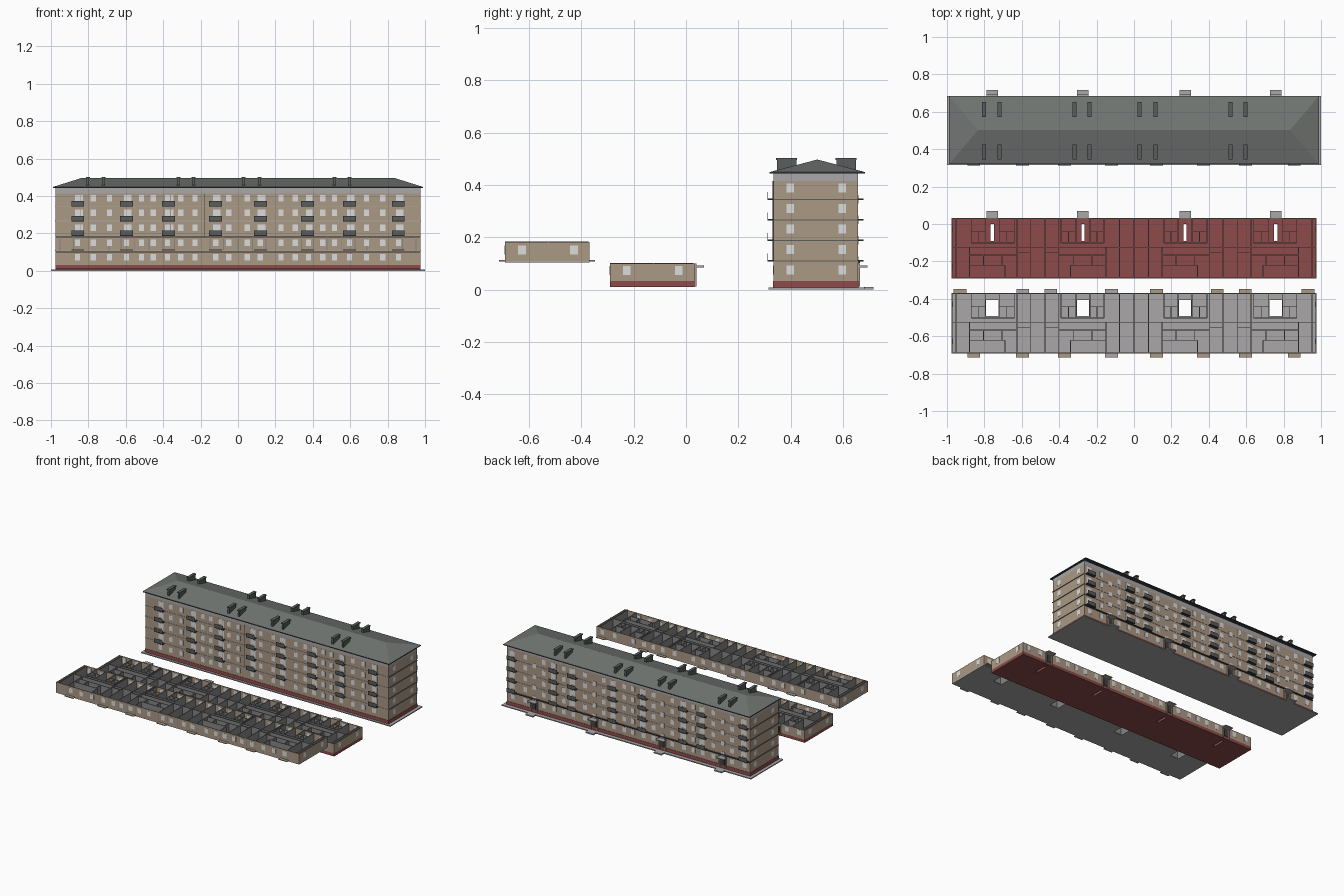
import bpy, bmesh
from mathutils import Matrix, Vector

cube = bpy.data.objects.get("Cube")
if cube:
    bpy.data.objects.remove(cube, do_unlink=True)


def material(name, r, g, b):
    m = bpy.data.materials.new(name)
    m.use_nodes = True
    m.diffuse_color = (r, g, b, 1)
    m.node_tree.nodes["Principled BSDF"].inputs["Base Color"].default_value = (r, g, b, 1)
    return m


TAN = material("tan plaster", .41, .32, .235)
RED = material("red base", .27, .07, .07)
ROOF = material("grey green roof", .165, .178, .168)
GREY = material("concrete grey", .40, .385, .39)
GLASS = material("pale window", .72, .72, .72)
RAIL = material("railing grey", .10, .11, .11)
DARK = material("dark trim", .045, .05, .055)
PART = material("partition grey", .24, .235, .235)


def boxes(name, mat, spans):
    """One object out of boxes, each given as (x0, x1, y0, y1, z0, z1)."""
    bm = bmesh.new()
    for x0, x1, y0, y1, z0, z1 in spans:
        mid = Vector((x0 + x1, y0 + y1, z0 + z1)) / 2
        size = Matrix.Diagonal((x1 - x0, y1 - y0, z1 - z0, 1))
        bmesh.ops.create_cube(bm, size=1, matrix=Matrix.Translation(mid) @ size)
    return finish(name, mat, bm)


def finish(name, mat, bm):
    me = bpy.data.meshes.new(name)
    bm.to_mesh(me)
    bm.free()
    me.materials.append(mat)
    ob = bpy.data.objects.new(name, me)
    bpy.context.collection.objects.link(ob)
    return ob


def both(values):
    return [s * v for v in values for s in (-1, 1)]


HX, DEPTH, STOREY = .975, .323, .0785
FRONT_X = both([.05, .12, .23, .307, .377, .452, .516, .596, .687, .773, .858])
BACK_X = both([.035, .12, .2, .35, .445, .52, .595, .68, .83, .93])
FRONT_BALCONY = both([.12, .372, .596, .857])
BACK_BALCONY = both([.12, .445, .595, .93])
STAIRS = both([.273, .757])


def outward(face, side, inner, outer):
    """Sorted range reaching inner behind and outer in front of a wall face."""
    return sorted((face - side * inner, face + side * outer))


def windows(name, y0, zs):
    """Panes through all four walls, with z centres zs."""
    out, w, h = [], .0145, .0175
    for z in zs:
        for y, side, xs in ((y0, -1, FRONT_X), (y0 + DEPTH, 1, BACK_X)):
            a, b = outward(y, side, .006, .001)
            out += [(x - w, x + w, a, b, z - h, z + h) for x in xs]
        for side in (-1, 1):
            a, b = outward(side * HX, side, .006, .001)
            out += [(a, b, y0 + v - w, y0 + v + w, z - h, z + h) for v in (.065, .264)]
    return boxes(name, GLASS, out)


def balcony_spans(y0, z):
    out = []
    for y, side, xs in ((y0, -1, FRONT_BALCONY), (y0 + DEPTH, 1, BACK_BALCONY)):
        a, b = outward(y, side, 0, .022)
        out += [(x - .034, x + .034, a, b, z - .002, z + .003) for x in xs]
    return out


def entrances(prefix, y):
    """Canopy, cheek walls and door at each stairwell."""
    boxes(prefix + "_canopies", GREY, [(x - .031, x + .031, y, y + .037, .085, .092) for x in STAIRS])
    boxes(prefix + "_doors", DARK, [(x - .014, x + .014, y, y + .004, .03, .078) for x in STAIRS])
    boxes(prefix + "_door_cheeks", TAN, [(x + s - .003, x + s + .003, y, y + .009, .012, .1)
                                        for x in STAIRS for s in (-.025, .025)])


def shell(name, y0, z0, z1):
    """Four thin outer walls."""
    y1, t = y0 + DEPTH, .005
    return boxes(name, TAN, [(-HX, HX, y0, y0 + t, z0, z1), (-HX, HX, y1 - t, y1, z0, z1),
                             (-HX, -HX + t, y0 + t, y1 - t, z0, z1),
                             (HX - t, HX, y0 + t, y1 - t, z0, z1)])


def holed_slab(name, mat, y0, v0, v1, half, z0, z1):
    """Floor slab with an opening at each stairwell, from depth v0 to v1."""
    a, b = y0 + v0, y0 + v1
    edges = [-HX] + [e for x in sorted(STAIRS) for e in (x - half, x + half)] + [HX]
    spans = [(-HX, HX, y0, a, z0, z1), (-HX, HX, b, y0 + DEPTH, z0, z1)]
    spans += [(p, q, a, b, z0, z1) for p, q in zip(edges[::2], edges[1::2])]
    return boxes(name, mat, spans)


# Partition layout of one flat section: (position, from, to)
CROSS = [(0, 0, .32), (.078, 0, .32), (.15, 0, .167), (.16, .19, .32), (.197, .19, .25),
         (.235, .19, .32), (.31, .19, .32), (.35, .19, .25), (.39, .19, .32),
         (.225, .07, .125), (.325, .07, .125), (.34, 0, .07), (.405, 0, .32), (.475, 0, .32)]
LONG = [(.167, 0, .515), (.19, .16, .39), (.25, .16, .235), (.25, .31, .39),
        (.125, .15, .4), (.07, .15, .34), (.14, .405, .475)]


def partitions(name, y0, z0, z1):
    out, t = [], .0022
    for sign in (-1, 1):
        for flip in (False, True):
            def place(u):
                return sign * (1.03 - u if flip else u)
            for u, a, b in CROSS:
                x = place(u)
                if abs(x) < HX:
                    out.append((x - t, x + t, y0 + a, y0 + b, z0, z1))
            for v, a, b in LONG:
                xa, xb = sorted(max(-HX, min(HX, place(u))) for u in (a, b))
                out.append((xa, xb, y0 + v - t, y0 + v + t, z0, z1))
    return boxes(name, PART, out)


# ---- Complete apartment block ----
Y0 = .334
Y1 = Y0 + DEPTH
FLOORS = [.031 + STOREY * i for i in range(5)]
boxes("pavement", GREY, [(-1, 1, .316, .685, 0, .007)])
boxes("entrance_pads", GREY, [(x - .031, x + .031, .68, .716, 0, .009) for x in STAIRS])
boxes("block_plinth", RED, [(-HX - .002, HX + .002, Y0 - .002, Y1 + .002, .007, .032)])
boxes("block_walls", TAN, [(-HX, HX, Y0, Y1, .032, .414)])
boxes("block_frieze", GREY, [(-HX, HX, Y0, Y1, .414, .446)])
boxes("long_floor_bands", GREY, [(-HX, HX, Y0 - .002, Y1 + .002, z - .0015, z + .0015)
                                 for z in FLOORS[1:]])
boxes("end_floor_bands", RAIL, [(x - .004, x + .004, Y0 - .002, Y1 + .002, z - .002, z + .002)
                                for x in (-HX, HX) for z in FLOORS[1:]])
boxes("rear_pipe", DARK, [(-HX, HX, Y1, Y1 + .008, .102, .109)])
boxes("front_downpipe", DARK, [(-.18, -.176, Y0 - .003, Y0, .11, .414)])
windows("block_windows", Y0, [z + .043 for z in FLOORS])
boxes("stair_windows", GLASS, [(x - .014, x + .014, Y1, Y1 + .003, z - .016, z + .016)
                               for x in STAIRS for z in FLOORS[1:]])
slabs, rails, doors = [], [], []
for z in FLOORS[1:]:
    slabs += balcony_spans(Y0, z)
    for y, side, xs in ((Y0, -1, FRONT_BALCONY), (Y1, 1, BACK_BALCONY)):
        for x in xs:
            rails.append((x - .034, x + .034, *outward(y, side, -.0214, .0218), z, z + .028))
            doors.append((x + .0145, x + .027, *outward(y, side, 0, .001), z + .004, z + .0605))
boxes("balcony_slabs", DARK, slabs)
boxes("balcony_railings", RAIL, rails)
boxes("balcony_doors", GLASS, doors)
entrances("block", Y1)

# Hipped roof on a thin eave
RX, RY0, RY1 = .988, .32, .684
boxes("eave", DARK, [(-RX, RX, RY0, RY1, .443, .449)])
bm = bmesh.new()
pts = [(-RX, RY0, .449), (RX, RY0, .449), (RX, RY1, .449), (-RX, RY1, .449),
       (-.835, .502, .497), (.835, .502, .497)]
v = [bm.verts.new(p) for p in pts]
for ids in ((0, 1, 5, 4), (1, 2, 5), (2, 3, 4, 5), (3, 0, 4), (3, 2, 1, 0)):
    bm.faces.new([v[i] for i in ids])
finish("hipped_roof", ROOF, bm)

# Long vent stacks with caps
VENTS = [-.803, -.72, -.319, -.237, .03, .115, .515, .597]
ROWS = [(.345, .425), (.572, .652)]
boxes("vent_stacks", RAIL, [(x - .007, x + .007, a + .003, b - .003, .447, .497)
                            for x in VENTS for a, b in ROWS])
boxes("vent_caps", RAIL, [(x - .011, x + .011, a, b, .496, .503) for x in VENTS for a, b in ROWS])

# ---- Open ground floor ----
G0 = -.291
holed_slab("ground_floor_base", RED, G0, .2, .29, .009, .01, .032)
shell("ground_floor_walls", G0, .032, .1)
partitions("ground_floor_partitions", G0, .032, .101)
windows("ground_floor_windows", G0, [.073])
entrances("ground_floor", G0 + DEPTH)

# ---- Open upper floor, with stairwell openings ----
U0 = -.692
holed_slab("upper_floor_slab", GREY, U0, .2, .287, .033, .104, .11)
shell("upper_floor_walls", U0, .11, .181)
partitions("upper_floor_partitions", U0, .11, .184)
windows("upper_floor_windows", U0, [.151])


def is_concrete(span):
    mid = (span[0] + span[1]) / 2
    return -.61 < mid < 0 and (span[2] > U0 or mid > -.2)


balconies = balcony_spans(U0, .11)
boxes("upper_floor_tan_balconies", TAN, [s for s in balconies if not is_concrete(s)])
boxes("upper_floor_grey_balconies", GREY, [s for s in balconies if is_concrete(s)])
